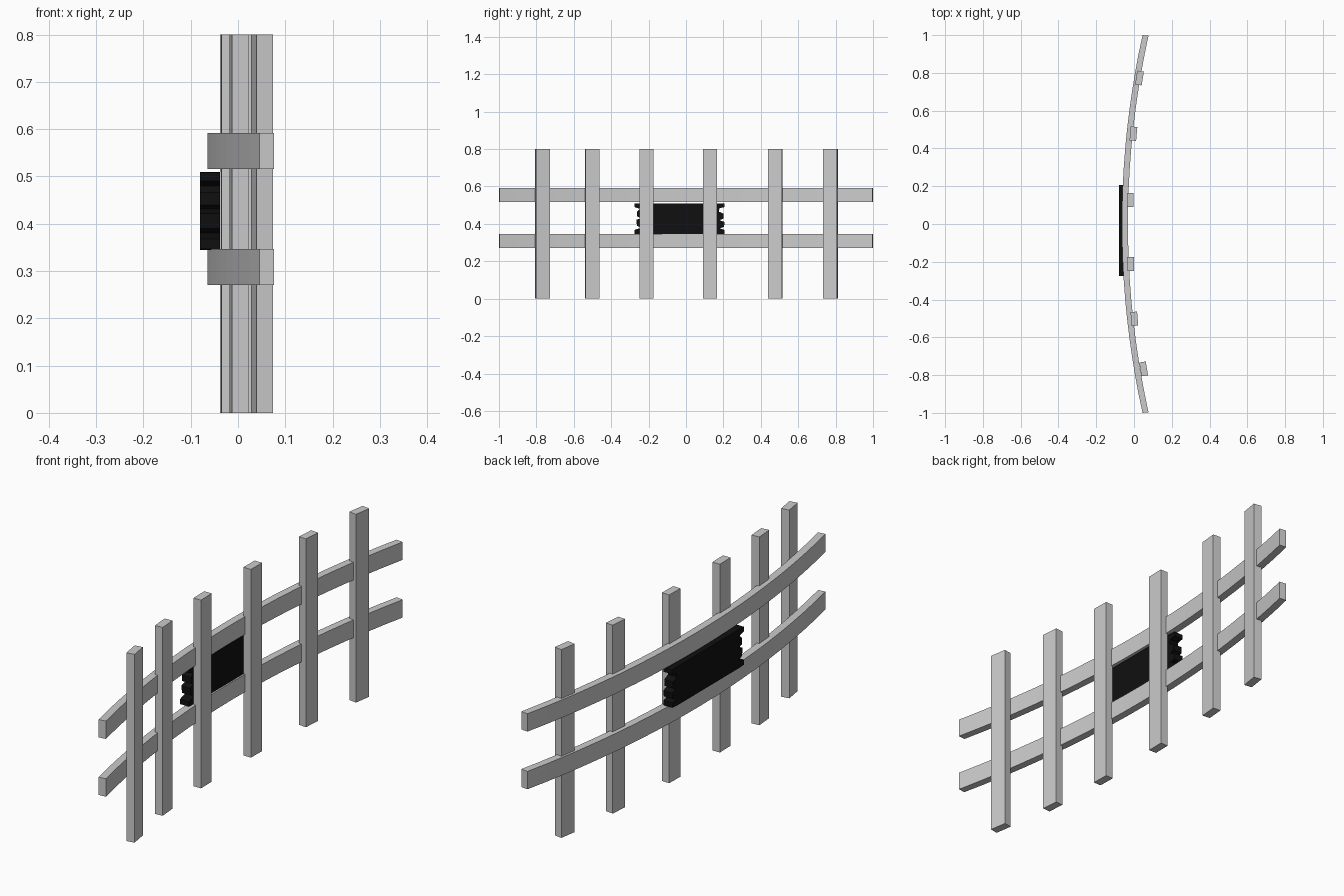
import bpy, bmesh, math
from mathutils import Vector, Matrix

if "Cube" in bpy.data.objects:
    bpy.data.objects.remove(bpy.data.objects["Cube"])


def make_object(name, bm, mat=None):
    bmesh.ops.recalc_face_normals(bm, faces=bm.faces)
    mesh = bpy.data.meshes.new(name)
    bm.to_mesh(mesh)
    bm.free()
    obj = bpy.data.objects.new(name, mesh)
    bpy.context.collection.objects.link(obj)
    if mat:
        mesh.materials.append(mat)
    return obj


def extrude_outline(name, points, offset, mat=None):
    bm = bmesh.new()
    face = bm.faces.new([bm.verts.new(p) for p in points])
    ext = bmesh.ops.extrude_face_region(bm, geom=[face], use_keep_orig=True)
    verts = [g for g in ext["geom"] if isinstance(g, bmesh.types.BMVert)]
    bmesh.ops.translate(bm, verts=verts, vec=offset)
    return make_object(name, bm, mat)


# Bowed rails: a plan outline following a shallow curve, extruded upwards
BOW, MID_X, HALF = 0.109, -0.048, 0.016


def rail_edge(y, side):
    slope = 2 * BOW * y
    normal = Vector((1, -slope, 0)).normalized()
    p = Vector((MID_X + BOW * y * y, y, 0)) + normal * HALF * side
    p.y = max(-1, min(1, p.y))
    return p


STEPS = 20
ys = [-1 + 2 * i / STEPS for i in range(STEPS + 1)]
plan = [rail_edge(y, -1) for y in ys] + [rail_edge(y, 1) for y in reversed(ys)]
for name, z in (("lower_rail", 0.271), ("upper_rail", 0.516)):
    extrude_outline(name, [p + Vector((0, 0, z)) for p in plan], (0, 0, 0.076))

# Upright posts, each turned to follow the bow
posts = [(0.051, -0.767, 9.2), (0.002, -0.502, 4.6), (-0.018, -0.212, 1),
         (-0.020, 0.128, -1), (-0.003, 0.478, -5), (0.029, 0.773, -9)]
for i, (x, y, deg) in enumerate(posts):
    bm = bmesh.new()
    m = (Matrix.Translation((x, y, 0.4)) @ Matrix.Rotation(math.radians(deg), 4, 'Z')
         @ Matrix.Diagonal((0.035, 0.074, 0.8, 1)))
    bmesh.ops.create_cube(bm, size=1, matrix=m)
    make_object(f"post_{i + 1}", bm)

# Black panel between the rails, with ragged ends
black = bpy.data.materials.new("black")
black.diffuse_color = (0.005, 0.005, 0.005, 1)
black.use_nodes = True
black.node_tree.nodes["Principled BSDF"].inputs["Base Color"].default_value = black.diffuse_color
right_end = [(0.17, 0.345), (0.205, 0.347), (0.205, 0.368), (0.18, 0.376),
             (0.203, 0.384), (0.207, 0.410), (0.18, 0.420), (0.200, 0.428),
             (0.200, 0.455), (0.175, 0.466), (0.180, 0.484), (0.207, 0.490),
             (0.207, 0.508), (0.17, 0.510)]
left_end = [(-0.24, 0.510), (-0.275, 0.508), (-0.275, 0.490), (-0.245, 0.480),
            (-0.262, 0.466), (-0.262, 0.440), (-0.24, 0.431), (-0.266, 0.422),
            (-0.262, 0.390), (-0.24, 0.380), (-0.275, 0.368), (-0.275, 0.347),
            (-0.24, 0.345)]
extrude_outline("panel", [(-0.08, y, z) for y, z in right_end + left_end],
                (0.042, 0, 0), black)
